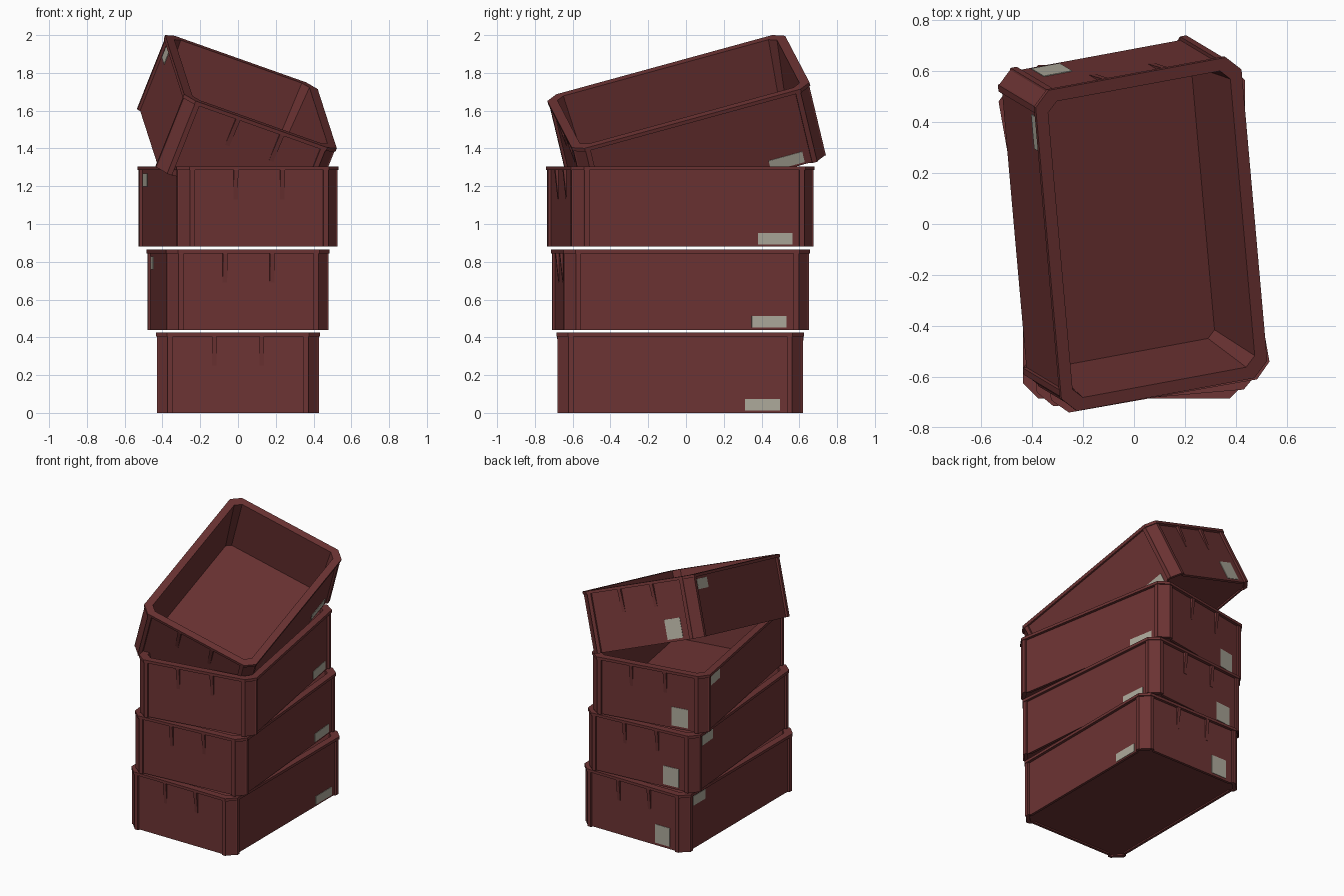
import bpy, bmesh, math
from mathutils import Matrix, Euler, Vector

if "Cube" in bpy.data.objects:
    bpy.data.objects.remove(bpy.data.objects["Cube"])


def material(name, rgb):
    m = bpy.data.materials.new(name)
    m.diffuse_color = (*rgb, 1)
    m.use_nodes = True
    m.node_tree.nodes["Principled BSDF"].inputs["Base Color"].default_value = m.diffuse_color
    return m


RED = material("dark_red_plastic", (0.15, 0.033, 0.033))
LABEL = material("grey_label", (0.42, 0.40, 0.33))
H, RIM_Z = 0.425, 0.405          # crate height, underside of rim


def around(quadrant):
    """Mirror a +x+y corner outline into a full counter-clockwise loop."""
    q = list(quadrant)
    r = q[::-1]
    return (q + [(-x, y) for x, y in r] + [(-x, -y) for x, y in q]
            + [(x, -y) for x, y in r])


def octagon(x, y, c):
    return around([(x, y - c), (x - c, y)])


def loft(bm, rings, cap_first=False, cap_last=False):
    """Join (outline, z) rings with quads."""
    loops = [[bm.verts.new((x, y, z)) for x, y in pts] for pts, z in rings]
    n = len(loops[0])
    for a, b in zip(loops, loops[1:]):
        for i in range(n):
            j = (i + 1) % n
            bm.faces.new((a[i], a[j], b[j], b[i]))
    if cap_first:
        bm.faces.new(loops[0][::-1])
    if cap_last:
        bm.faces.new(loops[-1])


def finish(bm, name, mat):
    me = bpy.data.meshes.new(name)
    bm.to_mesh(me)
    bm.free()
    me.materials.append(mat)
    return me


# outer walls: recessed panels, raised corner ridges, bevelled corners
def make_body():
    corner = [(.415, .565), (.43, .565), (.43, .592), (.422, .594),
              (.374, .642), (.372, .65), (.345, .65), (.345, .635)]
    outer = around(corner)
    inner = [(x * .955, y * .97) for x, y in outer]
    bm = bmesh.new()
    loft(bm, [(inner, .01), (inner, 0), (outer, 0), (outer, RIM_Z)], cap_first=True)
    return finish(bm, "crate_body", RED)


# rim, tapered inner walls and floor
def make_rim():
    bm = bmesh.new()
    outer = octagon(.435, .655, .06)
    loft(bm, [(octagon(.40, .62, .07), RIM_Z), (outer, RIM_Z), (outer, H),
              (octagon(.385, .605, .04), H), (octagon(.363, .57, .03), .05)],
         cap_last=True)
    return finish(bm, "crate_rim", RED)


# tapering ribs under the rim on both short ends
def make_ribs():
    bm = bmesh.new()
    for s in (-1, 1):
        for cx in (-.125, .125):
            sides = []
            for x in (cx - .012, cx + .012):
                sides.append([bm.verts.new((x, s * y, z)) for y, z in
                              ((.630, .25), (.636, .25), (.653, RIM_Z), (.630, RIM_Z))])
            a, b = sides
            bm.faces.new(a)
            bm.faces.new(b[::-1])
            for i in range(4):
                j = (i + 1) % 4
                bm.faces.new((a[j], a[i], b[i], b[j]))
    bmesh.ops.recalc_face_normals(bm, faces=bm.faces)
    return finish(bm, "crate_ribs", RED)


# thin label plates: right side, left side and back
def make_labels():
    bm = bmesh.new()
    for lo, hi in (((.412, .343, .012), (.418, .528, .073)),
                   ((-.418, .40, .318), (-.412, .54, .388)),
                   ((-.292, .632, .018), (-.172, .638, .155))):
        lo, hi = Vector(lo), Vector(hi)
        size = hi - lo
        bmesh.ops.create_cube(bm, size=1, matrix=Matrix.Translation((lo + hi) / 2)
                              @ Matrix.Diagonal((*size, 1)))
    return finish(bm, "crate_labels", LABEL)


parts = {"body": make_body(), "rim": make_rim(),
         "ribs": make_ribs(), "labels": make_labels()}

# stack: three turned crates and one tipped into the top of the pile
placements = {
    "bottom_crate": ((0, -.03, 0), (0, 0, 0)),
    "second_crate": ((0, -.03, .44), (0, 0, 5)),
    "third_crate": ((0, -.03, .88), (0, 0, 10)),
    "tipped_crate": ((-.085, .052, 1.315), (16.2, 19.2, 10.5)),
}
for crate, (loc, rot) in placements.items():
    for part, mesh in parts.items():
        ob = bpy.data.objects.new(f"{crate}_{part}", mesh)
        ob.location = loc
        ob.rotation_euler = Euler([math.radians(a) for a in rot])
        bpy.context.collection.objects.link(ob)
